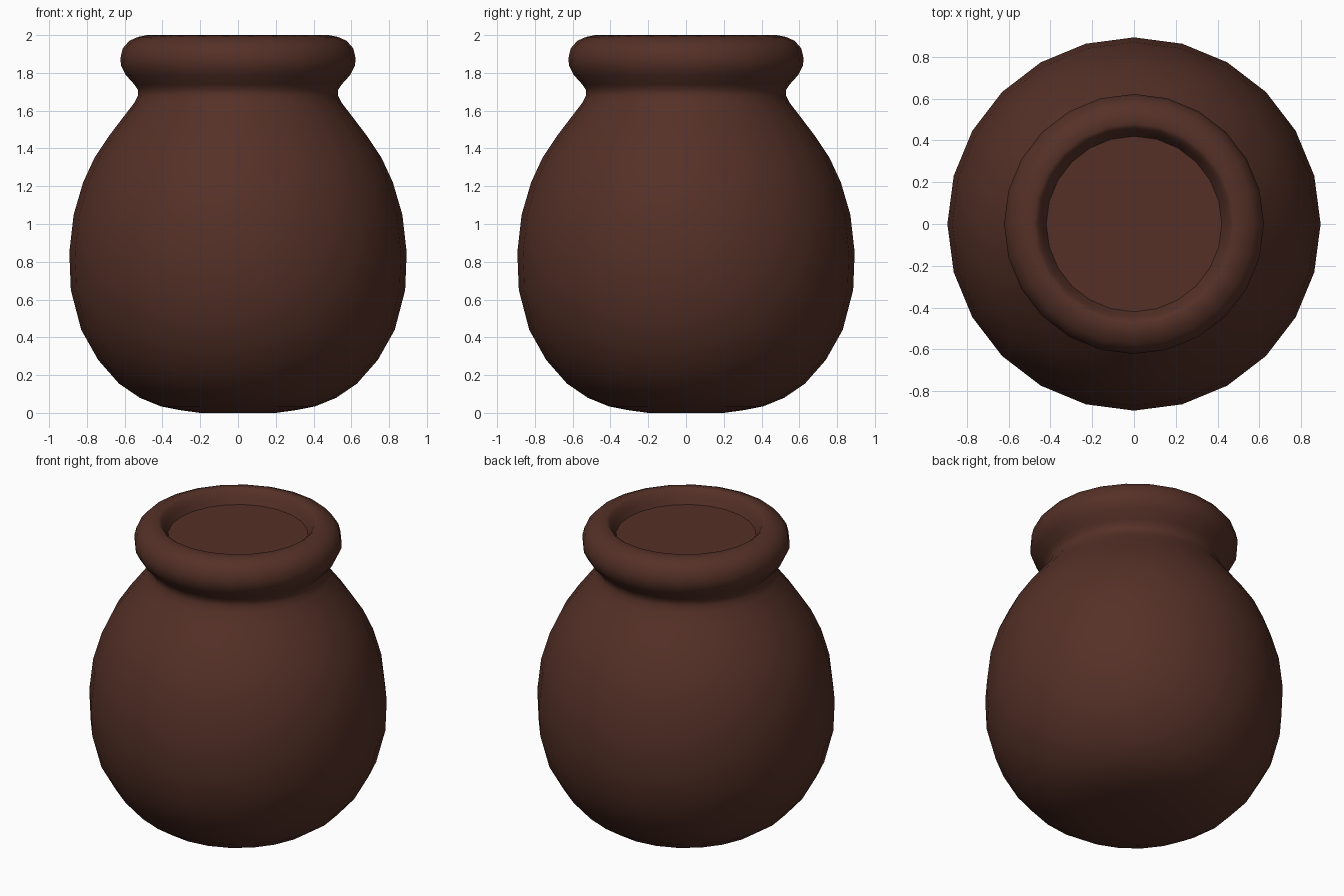
import bpy
import bmesh
import math

SIDES = 24

cube = bpy.data.objects.get("Cube")
if cube:
    bpy.data.objects.remove(cube, do_unlink=True)

# Brown clay
clay = bpy.data.materials.new("brown clay")
clay.use_nodes = True
colour = (0.09, 0.03, 0.02, 1)
clay.diffuse_color = colour
clay.node_tree.nodes["Principled BSDF"].inputs["Base Color"].default_value = colour


def lathe(name, profile, cap_start=False, cap_end=False, smooth=True):
    """Revolve (radius, height) points around the z axis."""
    bm = bmesh.new()
    rings = []
    for r, z in profile:
        angles = [math.tau * i / SIDES for i in range(SIDES)]
        rings.append([bm.verts.new((r * math.cos(a), r * math.sin(a), z)) for a in angles])
    for low, high in zip(rings, rings[1:]):
        for i in range(SIDES):
            j = (i + 1) % SIDES
            bm.faces.new((low[i], low[j], high[j], high[i]))
    if cap_start:
        bm.faces.new(rings[0][::-1])
    if cap_end:
        bm.faces.new(rings[-1])
    for face in bm.faces:
        face.smooth = smooth
    mesh = bpy.data.meshes.new(name)
    bm.to_mesh(mesh)
    bm.free()
    mesh.materials.append(clay)
    obj = bpy.data.objects.new(name, mesh)
    bpy.context.collection.objects.link(obj)
    return obj


# Round belly, narrow neck, rolled lip and inner wall in one smooth skin
lathe("pot_body", [
    (0.20, 0.0), (0.31, 0.015), (0.41, 0.035), (0.52, 0.08), (0.63, 0.155),
    (0.74, 0.28), (0.83, 0.44), (0.885, 0.65), (0.893, 0.85), (0.87, 1.05),
    (0.82, 1.22), (0.76, 1.35), (0.68, 1.47), (0.60, 1.575), (0.55, 1.64),
    (0.53, 1.68), (0.53, 1.71), (0.55, 1.74), (0.595, 1.79), (0.62, 1.84),
    (0.622, 1.88), (0.61, 1.93), (0.575, 1.97), (0.53, 1.99), (0.48, 2.0),
    (0.46, 1.985), (0.44, 1.95), (0.42, 1.91),
], cap_start=True)

# Flat contents filling the mouth
lathe("pot_filling", [(0.40, 1.90), (0.42, 1.91)], cap_end=True, smooth=False)
